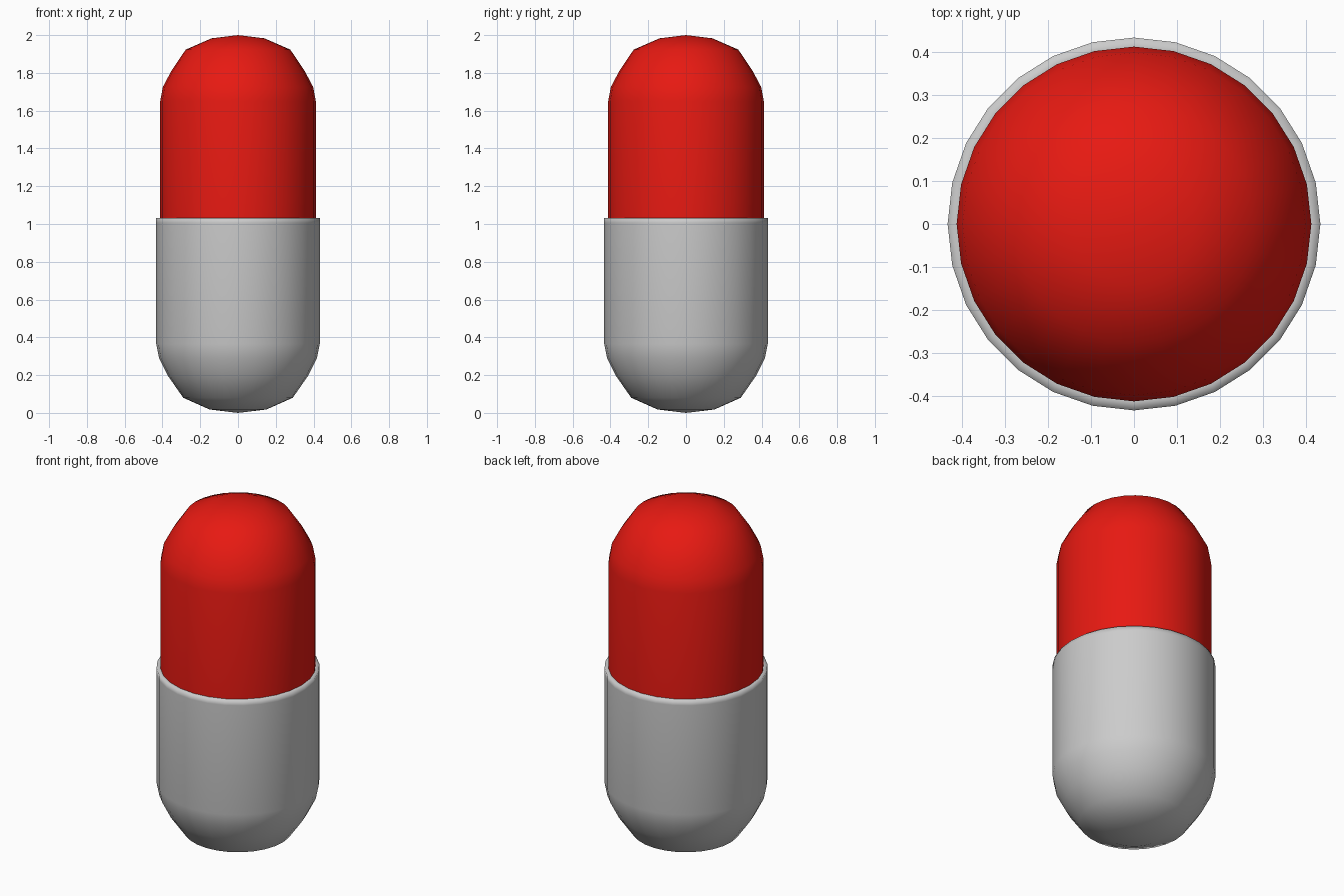
import bpy, bmesh, math

if "Cube" in bpy.data.objects:
    bpy.data.objects.remove(bpy.data.objects["Cube"])

SEGMENTS = 28


def lathe(name, profile, color=None):
    """Revolve an (r, z) profile, bottom to top, around the z axis."""
    bm = bmesh.new()
    verts = [bm.verts.new((r, 0, z)) for r, z in profile]
    edges = [bm.edges.new(pair) for pair in zip(verts, verts[1:])]
    bmesh.ops.spin(bm, geom=verts + edges, cent=(0, 0, 0), axis=(0, 0, 1),
                   angle=math.tau, steps=SEGMENTS, use_merge=False)
    bmesh.ops.remove_doubles(bm, verts=bm.verts, dist=0.0005)
    bmesh.ops.recalc_face_normals(bm, faces=bm.faces)
    # open shells: make sure the normals point away from the axis
    side = max(bm.faces, key=lambda f: f.calc_area())
    c = side.calc_center_median()
    if side.normal.x * c.x + side.normal.y * c.y < 0:
        bmesh.ops.reverse_faces(bm, faces=bm.faces)
    for f in bm.faces:
        f.smooth = True
    mesh = bpy.data.meshes.new(name)
    bm.to_mesh(mesh)
    bm.free()
    if color:
        mat = bpy.data.materials.new(name + "_color")
        mat.diffuse_color = color
        mat.use_nodes = True
        mat.node_tree.nodes["Principled BSDF"].inputs["Base Color"].default_value = mat.diffuse_color
        mesh.materials.append(mat)
    obj = bpy.data.objects.new(name, mesh)
    bpy.context.collection.objects.link(obj)
    return obj


# Lower grey shell with a narrow flat lip
lathe("lower_shell", [
    (0, 0), (0.15, 0.018), (0.29, 0.08), (0.37, 0.195), (0.418, 0.29),
    (0.433, 0.365), (0.433, 1.005), (0.433, 1.033), (0.412, 1.033)])

# Upper red shell rising out of the lip
lathe("upper_shell", [
    (0.412, 1.03), (0.412, 1.65), (0.398, 1.725), (0.352, 1.812),
    (0.277, 1.923), (0.14, 1.983), (0, 2.0)], (0.8, 0.01, 0.006, 1))
